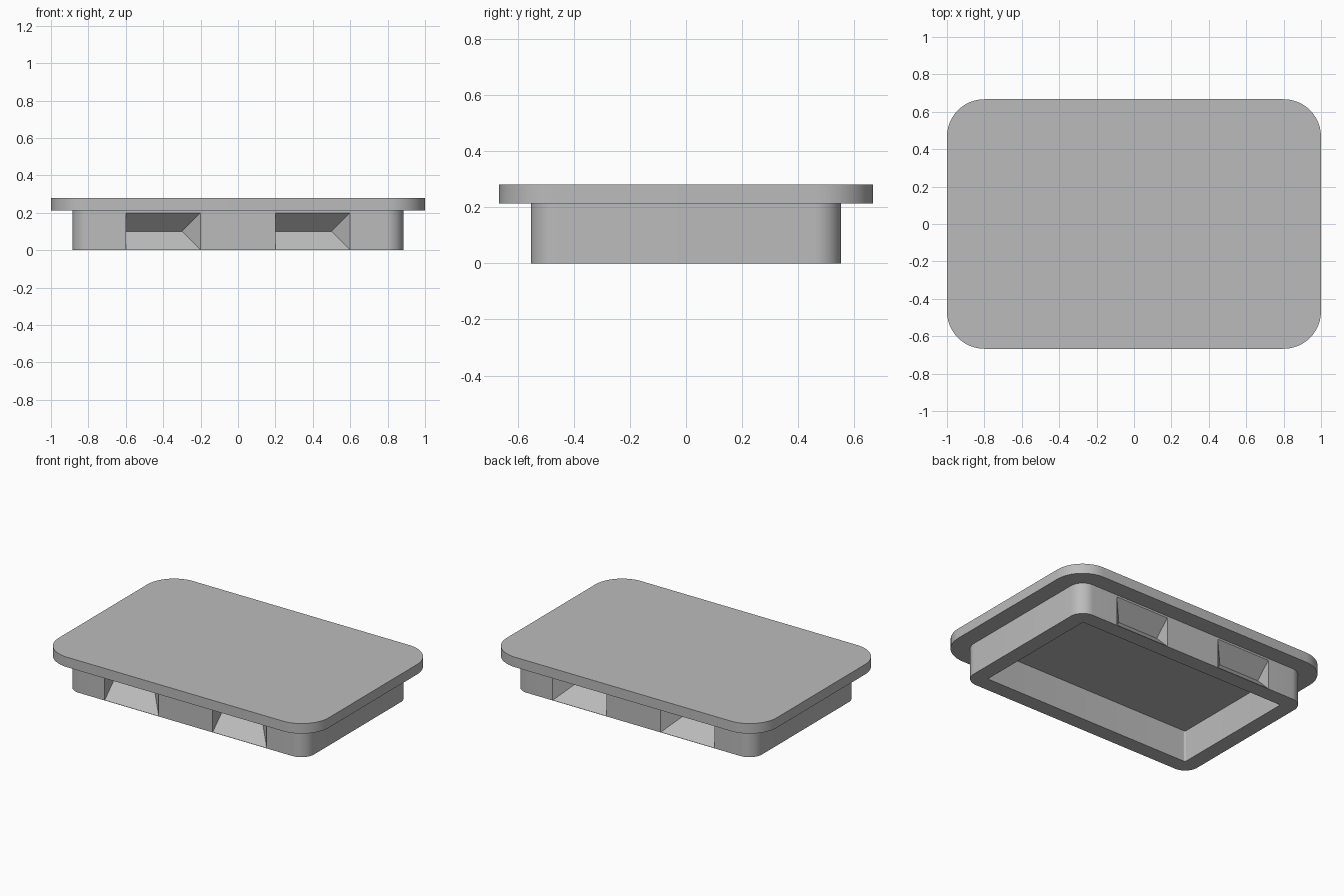
import bpy, bmesh, math

# Remove the default object
cube = bpy.data.objects.get("Cube")
if cube:
    bpy.data.objects.remove(cube, do_unlink=True)

GREY = (0.5, 0.5, 0.5, 1)
grey = bpy.data.materials.new("plain grey")
grey.use_nodes = True
grey.diffuse_color = GREY
grey.node_tree.nodes["Principled BSDF"].inputs["Base Color"].default_value = GREY


def rounded_outline(half_x, half_y, radius, steps=12):
    """Counter-clockwise rounded rectangle."""
    points = []
    for quarter, (sx, sy) in enumerate([(1, 1), (-1, 1), (-1, -1), (1, -1)]):
        for i in range(steps + 1):
            a = math.pi / 2 * (quarter + i / steps)
            points.append((sx * (half_x - radius) + radius * math.cos(a),
                           sy * (half_y - radius) + radius * math.sin(a)))
    return points


def add_object(name, bm):
    bmesh.ops.recalc_face_normals(bm, faces=bm.faces)
    mesh = bpy.data.meshes.new(name)
    bm.to_mesh(mesh)
    bm.free()
    obj = bpy.data.objects.new(name, mesh)
    bpy.context.collection.objects.link(obj)
    mesh.materials.append(grey)
    return obj


def slab(name, outer, z0, z1, inner=None):
    """Extruded outline; with an inner outline of equal count it becomes a ring."""
    bm = bmesh.new()

    def loop(outline, z):
        return [bm.verts.new((x, y, z)) for x, y in outline]

    def strip(a, b):
        for i in range(len(a)):
            j = (i + 1) % len(a)
            bm.faces.new((a[i], a[j], b[j], b[i]))

    low, high = loop(outer, z0), loop(outer, z1)
    strip(low, high)
    if inner:
        in_low, in_high = loop(inner, z0), loop(inner, z1)
        strip(in_high, in_low)
        strip(in_low, low)
        strip(high, in_high)
    else:
        bm.faces.new(low)
        bm.faces.new(high)
    return add_object(name, bm)


def notch_cutter(name, x0, side):
    """Wedge with a straight end at low x and a sloped end at high x."""
    width, depth, out = 0.4, 0.1, 0.01
    face_y, mid, rise = PLUG_Y, 0.101, 0.099 * (1 + out / depth)
    bm = bmesh.new()
    y_out, y_in = side * (face_y + out), side * (face_y - depth)
    x1 = x0 + width + out
    coords = [(x0, y_out, mid - rise), (x0, y_out, mid + rise), (x0, y_in, mid),
              (x1, y_out, mid - rise), (x1, y_out, mid + rise),
              (x0 + width - depth, y_in, mid)]
    v = [bm.verts.new(c) for c in coords]
    for face in [(0, 1, 2), (3, 4, 5), (0, 1, 4, 3), (1, 2, 5, 4), (0, 2, 5, 3)]:
        bm.faces.new([v[i] for i in face])
    cutter = add_object(name, bm)
    cutter.hide_render = True
    return cutter


PLUG_X, PLUG_Y, WALL, PLATE_Z = 0.885, 0.553, 0.104, 0.213

# Top plate and the hollow plug below it
plate = slab("top_plate", rounded_outline(1, 0.667, 0.2), PLATE_Z, 0.28)
plug = slab("plug_ring", rounded_outline(PLUG_X, PLUG_Y, 0.095), 0, PLATE_Z + 0.01,
            rounded_outline(PLUG_X - WALL, PLUG_Y - WALL, 0.012))

# Four finger notches, two on each long side
cutters = []
for side, label in ((-1, "front"), (1, "back")):
    for x0, end in ((-0.6, "right"), (0.2, "left")):
        cutter = notch_cutter(f"{label}_{end}_notch_cutter", x0, side)
        mod = plug.modifiers.new(cutter.name, "BOOLEAN")
        mod.operation, mod.solver, mod.object = "DIFFERENCE", "EXACT", cutter
        cutters.append(cutter)

# Bake the notches, then drop the cutters
bpy.context.view_layer.update()
depsgraph = bpy.context.evaluated_depsgraph_get()
notched = bpy.data.meshes.new_from_object(plug.evaluated_get(depsgraph))
plug.modifiers.clear()
plug.data = notched
for cutter in cutters:
    bpy.data.objects.remove(cutter, do_unlink=True)

# Smooth the rounded corners, keep hard edges
bpy.ops.object.select_all(action="DESELECT")
for obj in (plate, plug):
    obj.select_set(True)
bpy.context.view_layer.objects.active = plate
bpy.ops.object.shade_smooth_by_angle(angle=math.radians(30))
